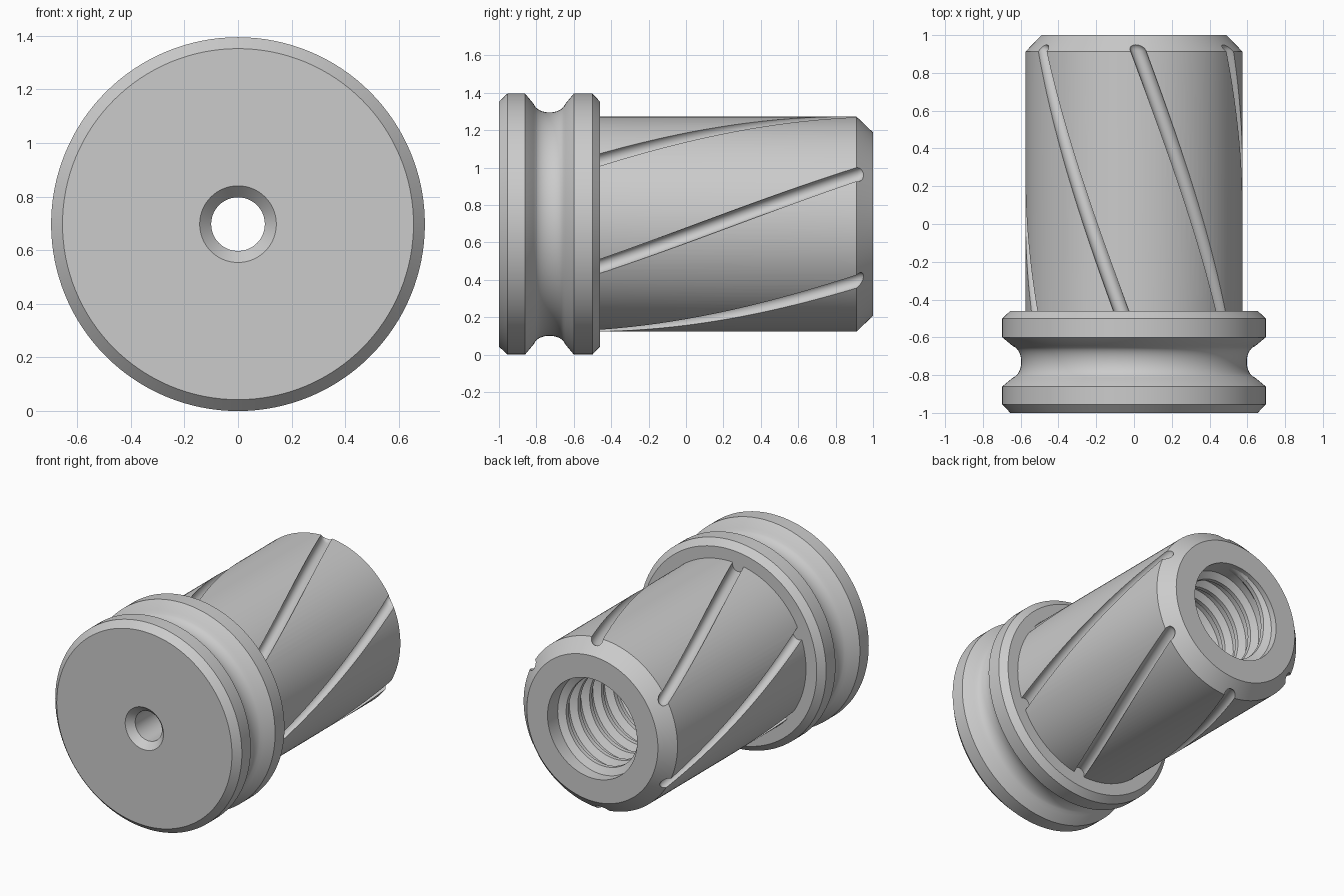
import bpy, bmesh
from math import sin, cos, pi, radians, sqrt
from mathutils import Vector

AXIS_Z = 0.6975      # height of the turning axis
SHANK_R = 0.575
BORE_R = 0.335

cube = bpy.data.objects.get("Cube")
if cube:
    bpy.data.objects.remove(cube, do_unlink=True)

steel = bpy.data.materials.new("plain_grey")
steel.use_nodes = True
grey = (0.6, 0.6, 0.6, 1.0)
steel.diffuse_color = grey
steel.node_tree.nodes["Principled BSDF"].inputs["Base Color"].default_value = grey


def polar(r, a, y):
    """Point at radius r, angle a (from up towards +x) and position y on the axis."""
    return Vector((r * sin(a), y, AXIS_Z + r * cos(a)))


def loft(bm, rings, loop=False):
    """Skin closed rings; either join last to first or cap both ends."""
    rows = [[bm.verts.new(p) for p in ring] for ring in rings]
    n = len(rows[0])
    pairs = list(zip(rows, rows[1:]))
    if loop:
        pairs.append((rows[-1], rows[0]))
    else:
        bm.faces.new(rows[0])
        bm.faces.new(rows[-1])
    for a, b in pairs:
        for i in range(n):
            j = (i + 1) % n
            bm.faces.new((a[i], a[j], b[j], b[i]))


def finish(name, bm):
    bmesh.ops.recalc_face_normals(bm, faces=bm.faces)
    mesh = bpy.data.meshes.new(name)
    bm.to_mesh(mesh)
    bm.free()
    mesh.materials.append(steel)
    obj = bpy.data.objects.new(name, mesh)
    bpy.context.collection.objects.link(obj)
    return obj


def select(obj):
    bpy.ops.object.select_all(action="DESELECT")
    obj.select_set(True)
    bpy.context.view_layer.objects.active = obj


def smooth(obj):
    select(obj)
    bpy.ops.object.shade_smooth_by_angle(angle=radians(28))


def lathe(name, profile, steps=128):
    """Turn a closed (y, r) profile around the axis."""
    bm = bmesh.new()
    loft(bm, [[polar(r, 2 * pi * k / steps, y) for y, r in profile]
              for k in range(steps)], loop=True)
    return finish(name, bm)


# Flange: chamfered rims, rounded waist groove and countersunk pilot hole
waist = []
for k in range(17):
    t = -1 + k / 8
    waist.append((-0.73 + 0.085 * t, 0.655 - 0.058 * sqrt(1 - 0.96 * t * t)))
flange = lathe("flange", [
    (-1, 0.143), (-1, 0.655), (-0.955, 0.6975), (-0.86, 0.6975),
    *waist,
    (-0.6, 0.6975), (-0.5, 0.6975), (-0.46, 0.655), (-0.46, 0.1), (-0.955, 0.1)])
smooth(flange)

# Shank: hollow cylinder with a chamfered far end
shank = lathe("shank", [
    (-0.48, BORE_R), (-0.48, SHANK_R), (0.912, SHANK_R), (1, 0.49), (1, BORE_R)])

# Six spiral flutes with ball ends, cut out of the shank
FLUTE_R = 0.042
START, END = -0.6, 0.918
bm = bmesh.new()
for k in range(6):
    stations = [(START + (END - START) * i / 40, FLUTE_R) for i in range(41)]
    stations += [(END + FLUTE_R * sin(e), FLUTE_R * cos(e))
                 for e in (radians(15 * s) for s in range(1, 6))]
    rings = []
    for y, size in stations:
        a = radians(60 * k + 1 + 37 * (0.95 - y))
        centre = polar(SHANK_R - 0.008, a, y)
        out = Vector((sin(a), 0, cos(a)))
        side = Vector((cos(a), 0, -sin(a)))
        rings.append([centre + size * (cos(u) * out + sin(u) * side)
                      for u in (2 * pi * i / 20 for i in range(20))])
    loft(bm, rings)
cutter = finish("flute_cutter", bm)
cutter.hide_render = True
cut = shank.modifiers.new("flutes", "BOOLEAN")
cut.operation = "DIFFERENCE"
cut.solver = "EXACT"
cut.object = cutter
select(shank)
bpy.ops.object.modifier_apply(modifier=cut.name)
bpy.data.objects.remove(cutter, do_unlink=True)
smooth(shank)

# Internal thread: one helical ridge along the bore wall
PITCH, TURNS, STEPS = 0.125, 11, 64
bm = bmesh.new()
rings = []
for i in range(TURNS * STEPS + 1):
    turn = i / STEPS
    y = -0.43 + PITCH * turn
    fade = min(1, turn * 4, (TURNS - turn) * 4)
    crest = BORE_R - 0.045 * fade
    a = 2 * pi * turn
    rings.append([polar(r, a, y + d) for d, r in (
        (-0.045, BORE_R + 0.01), (-0.014, crest),
        (0.014, crest), (0.045, BORE_R + 0.01))])
loft(bm, rings)
smooth(finish("internal_thread", bm))
